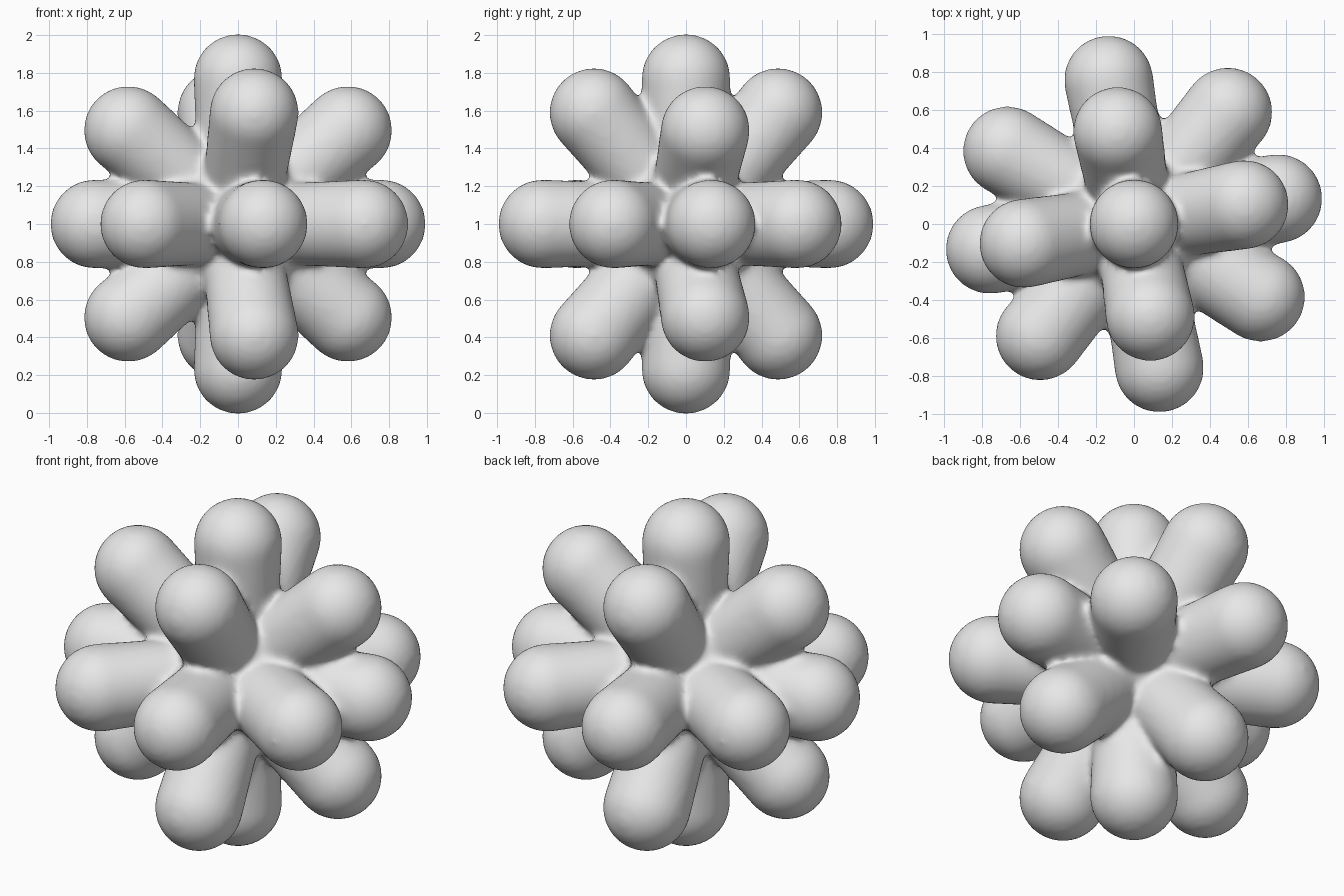
import bpy
import bmesh
from math import cos, sin, radians
from mathutils import Matrix, Vector

cube = bpy.data.objects.get("Cube")
if cube:
    bpy.data.objects.remove(cube, do_unlink=True)

ARM_RADIUS = 0.236
ARM_REACH = 0.77      # distance from the centre to the middle of the rounded tip
BASE_TAPER = 0.86
CENTRE = Vector((0, 0, 1))

grey = bpy.data.materials.new("light_grey")
grey.use_nodes = True
grey.diffuse_color = (0.8, 0.8, 0.8, 1)
grey.node_tree.nodes["Principled BSDF"].inputs["Base Color"].default_value = (0.8, 0.8, 0.8, 1)


def arm_directions():
    """Each axis plane holds two arms on its first axis and four slanted ones."""
    turn = Matrix.Rotation(radians(10), 3, 'Z')
    slant = radians(40)
    for axis in range(3):
        for angle in (-slant, 0, slant):
            d = Vector((0, 0, 0))
            d[axis] = cos(angle)
            # x leans to y, y leans to z, z leans to x, adjusted below
            d[(axis + 1) % 3] = sin(angle)
            yield turn @ d
            yield turn @ -d


def add_arm(bm, direction):
    """Round-ended arm: a ball whose lower half is pulled back to the centre."""
    ball = bmesh.ops.create_uvsphere(bm, u_segments=48, v_segments=24, radius=ARM_RADIUS)
    rotation = direction.to_track_quat('Z', 'Y')
    for v in ball["verts"]:
        if v.co.z < -0.001:
            v.co.x *= BASE_TAPER
            v.co.y *= BASE_TAPER
            v.co.z -= ARM_REACH
        v.co.z += ARM_REACH
        v.co = rotation @ v.co


# The x-z plane slants 40 degrees from x, and the y-z plane 40 degrees from z
def plane_directions():
    turn = Matrix.Rotation(radians(10), 3, 'Z')
    c, s = cos(radians(40)), sin(radians(40))
    for axis in range(3):
        d = Vector((0, 0, 0))
        d[axis] = 1
        yield turn @ d
        yield turn @ -d
    for base in ((c, s, 0), (c, 0, s), (0, s, c)):
        used = [i for i in range(3) if base[i]]
        for first in (-1, 1):
            for second in (-1, 1):
                d = Vector(base)
                d[used[0]] *= first
                d[used[1]] *= second
                yield turn @ d


# Core and arms
bm = bmesh.new()
bmesh.ops.create_uvsphere(bm, u_segments=32, v_segments=16, radius=0.42)
for direction in plane_directions():
    add_arm(bm, direction)
mesh = bpy.data.meshes.new("rounded_arm_cluster")
bm.to_mesh(mesh)
bm.free()
mesh.materials.append(grey)

cluster = bpy.data.objects.new("rounded_arm_cluster", mesh)
cluster.location = CENTRE
bpy.context.collection.objects.link(cluster)

# Fuse the parts into one skin and soften the joints
fuse = cluster.modifiers.new("fuse", 'REMESH')
fuse.mode = 'VOXEL'
fuse.voxel_size = 0.02
fuse.use_smooth_shade = True
soften = cluster.modifiers.new("soften", 'SMOOTH')
soften.factor = 0.5
soften.iterations = 16
